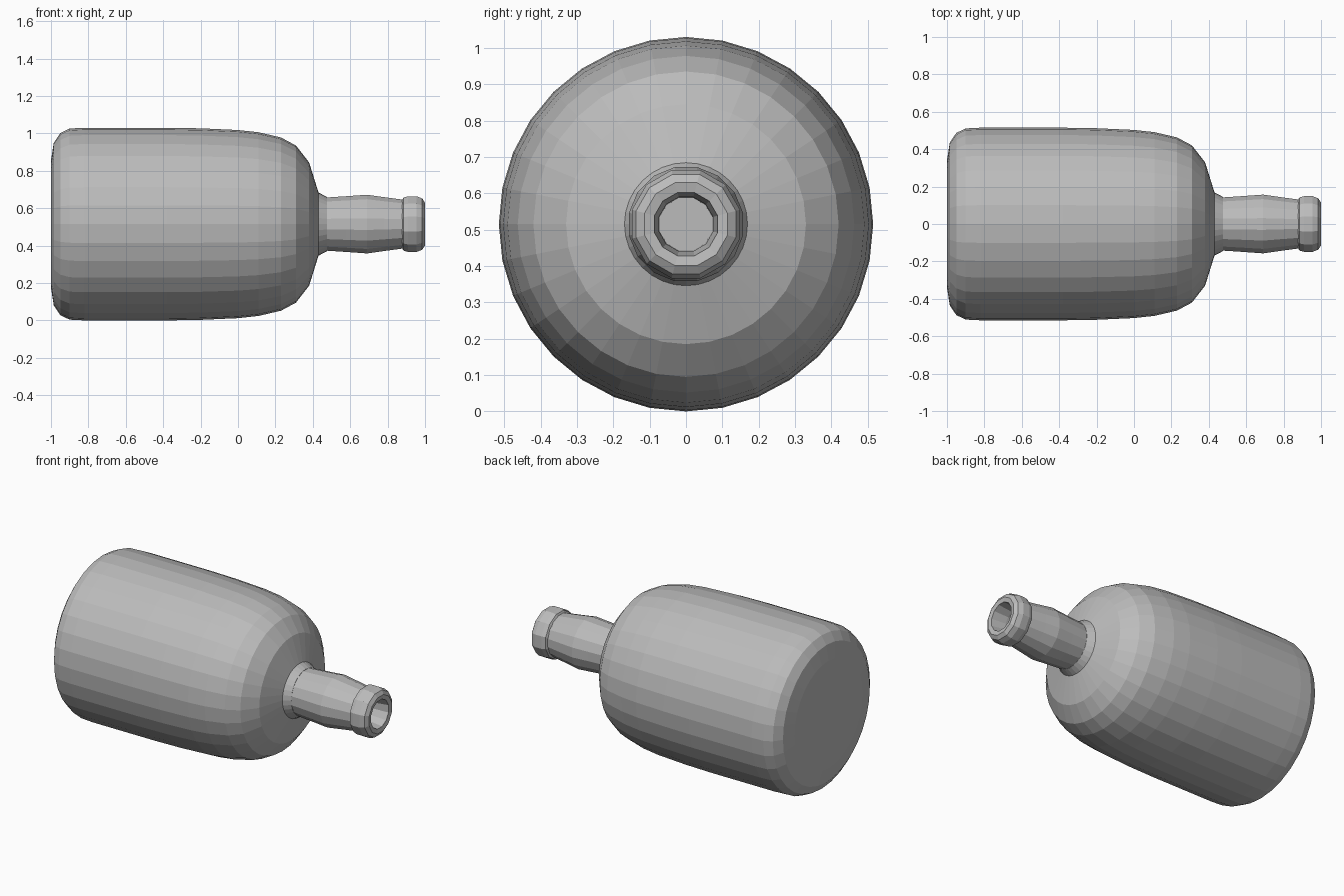
import bpy, bmesh
from math import cos, sin, tau

if "Cube" in bpy.data.objects:
    bpy.data.objects.remove(bpy.data.objects["Cube"], do_unlink=True)

AXIS_HEIGHT = 0.515

grey = bpy.data.materials.new("plain grey")
grey.use_nodes = True
colour = (0.5, 0.5, 0.5, 1)
grey.diffuse_color = colour
grey.node_tree.nodes["Principled BSDF"].inputs["Base Color"].default_value = colour


def lathe(name, profile, sides, start_cap=False, end_cap=False, turn=0.0):
    """Spin (x, radius) points around the lengthwise axis, with flat faces."""
    bm = bmesh.new()
    rings = []
    for x, r in profile:
        angles = [tau * (i + turn) / sides for i in range(sides)]
        rings.append([bm.verts.new((x, r * cos(a), AXIS_HEIGHT + r * sin(a)))
                      for a in angles])
    for a, b in zip(rings, rings[1:]):
        for i in range(sides):
            j = (i + 1) % sides
            bm.faces.new((a[i], a[j], b[j], b[i]))
    if start_cap:
        bm.faces.new(rings[0][::-1])
    if end_cap:
        bm.faces.new(rings[-1])
    bmesh.ops.recalc_face_normals(bm, faces=bm.faces)
    mesh = bpy.data.meshes.new(name)
    bm.to_mesh(mesh)
    bm.free()
    mesh.materials.append(grey)
    obj = bpy.data.objects.new(name, mesh)
    bpy.context.collection.objects.link(obj)
    return obj


# Rounded base, straight wall and curved shoulder
lathe("body", [(-1, 0.34), (-0.985, 0.435), (-0.95, 0.487), (-0.9, 0.511),
               (-0.82, 0.515), (-0.38, 0.515), (-0.2, 0.512), (0, 0.503),
               (0.11, 0.491), (0.23, 0.463), (0.31, 0.42), (0.38, 0.33),
               (0.43, 0.17)], 32, start_cap=True, end_cap=True)

# Sloped collar joining shoulder and neck
lathe("collar", [(0.425, 0.172), (0.475, 0.145)], 32,
      start_cap=True, end_cap=True)

# Slightly swollen neck
lathe("neck", [(0.44, 0.143), (0.475, 0.145), (0.58, 0.152), (0.69, 0.16),
               (0.78, 0.147), (0.89, 0.132)], 16, turn=0.5)

# Rounded lip that turns into the tapered bore, closed at the bottom
lathe("lip_and_bore", [(0.875, 0.13), (0.885, 0.147), (0.91, 0.154),
                       (0.955, 0.154), (0.985, 0.142), (1, 0.118),
                       (0.995, 0.09), (0.9, 0.077), (0.46, 0.075)],
      12, end_cap=True, turn=0.5)
